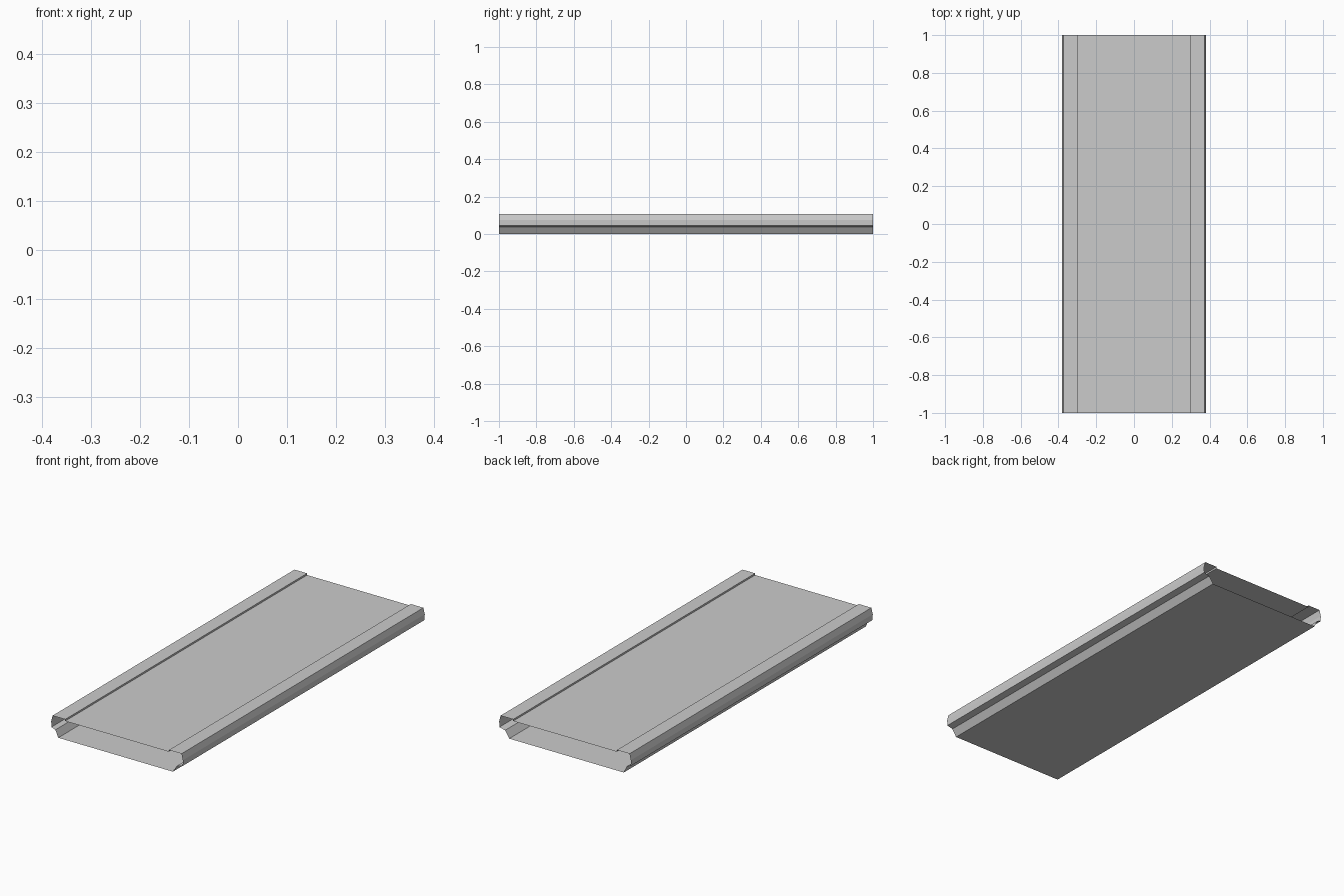
import bpy, bmesh

if "Cube" in bpy.data.objects:
    bpy.data.objects.remove(bpy.data.objects["Cube"])

# Side profile (x, z) from the top panel step, around the rail, down to the base
rail = [(0.30, 0.098), (0.30, 0.107), (0.373, 0.107), (0.381, 0.075),
        (0.380, 0.045)]
right_under = [(0.347, 0.037), (0.323, 0.0)]
left_under = [(-0.357, 0.037), (-0.340, 0.0)]

# Closed loop: right rail, right undercut, base, left undercut, left rail, top panel
profile = (rail + right_under + left_under[::-1]
           + [(-x, z) for x, z in reversed(rail)])


def open_extrusion(name, loop, y0, y1):
    """Sweep a closed profile along y, leaving both ends open."""
    bm = bmesh.new()
    front = [bm.verts.new((x, y0, z)) for x, z in loop]
    back = [bm.verts.new((x, y1, z)) for x, z in loop]
    n = len(loop)
    for i in range(n):
        j = (i + 1) % n
        bm.faces.new((front[i], front[j], back[j], back[i]))
    bmesh.ops.recalc_face_normals(bm, faces=bm.faces)
    # The sweep is open, so make sure the base faces outward (down)
    base = min(bm.faces, key=lambda f: f.calc_center_median().z)
    if base.normal.z > 0:
        bmesh.ops.reverse_faces(bm, faces=bm.faces)
    mesh = bpy.data.meshes.new(name)
    bm.to_mesh(mesh)
    bm.free()
    obj = bpy.data.objects.new(name, mesh)
    bpy.context.collection.objects.link(obj)
    return obj


# Hollow platform section with raised side rails
open_extrusion("platform_section", profile, -1.0, 1.0)
